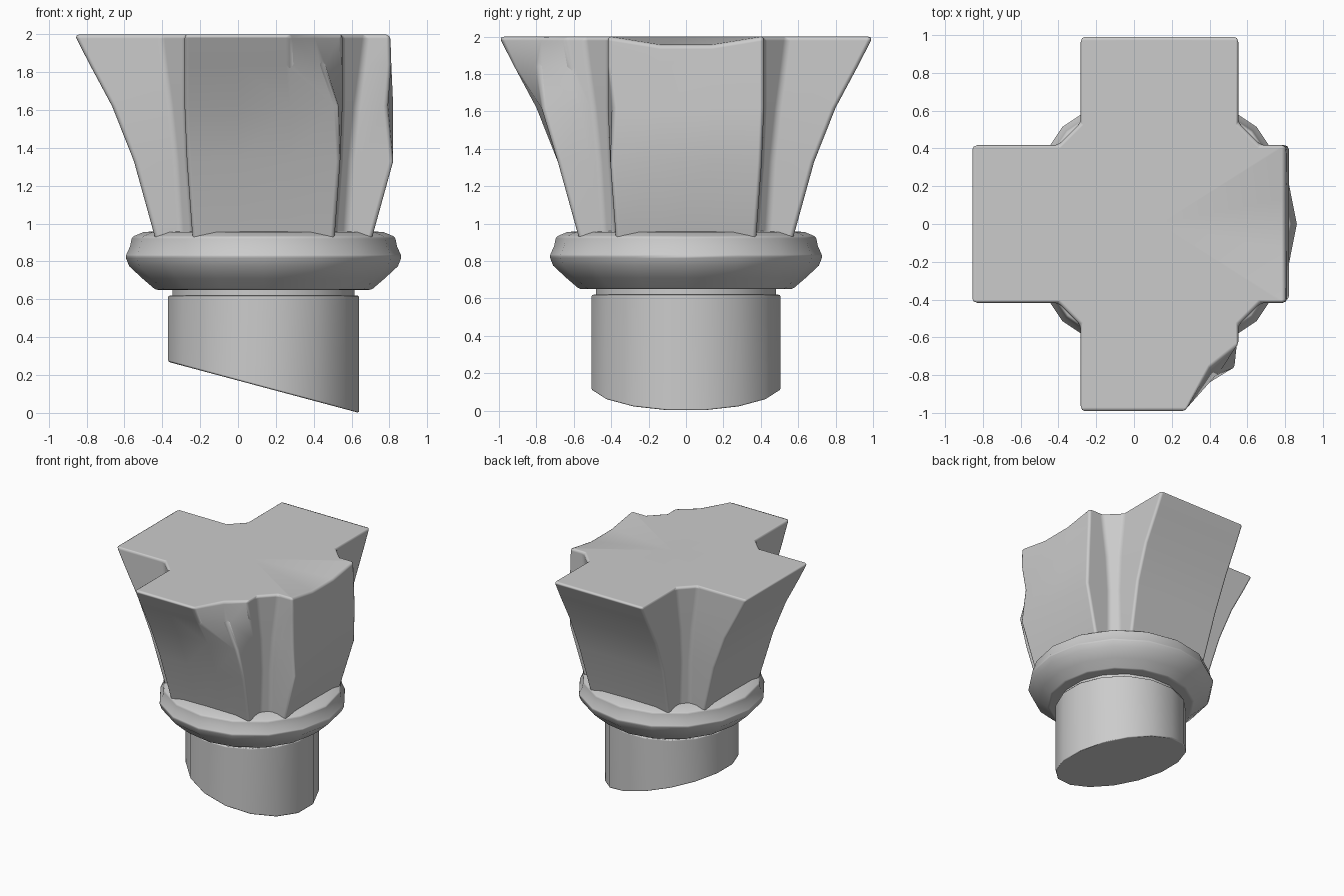
import bpy, bmesh
from math import cos, sin, pi, radians

if "Cube" in bpy.data.objects:
    bpy.data.objects.remove(bpy.data.objects["Cube"])

CX = 0.135  # axis of the shaft and head


def finish(name, bm, bevel, angle=32):
    bmesh.ops.recalc_face_normals(bm, faces=bm.faces)
    me = bpy.data.meshes.new(name)
    bm.to_mesh(me)
    bm.free()
    ob = bpy.data.objects.new(name, me)
    bpy.context.collection.objects.link(ob)
    for p in me.polygons:
        p.use_smooth = True
    mod = ob.modifiers.new("soft_edges", 'BEVEL')
    mod.width = bevel
    mod.segments = 2
    mod.limit_method = 'ANGLE'
    mod.angle_limit = radians(angle)
    mod.harden_normals = True
    return ob


def loft(rings, poke_top=False):
    bm = bmesh.new()
    rows = [[bm.verts.new(p) for p in r] for r in rings]
    n = len(rows[0])
    for a, b in zip(rows, rows[1:]):
        for i in range(n):
            j = (i + 1) % n
            bm.faces.new((a[i], a[j], b[j], b[i]))
    bm.faces.new(rows[0][::-1])
    if poke_top:
        c = bm.verts.new((CX, 0, rings[-1][0][2]))
        for i in range(n):
            bm.faces.new((rows[-1][i], rows[-1][(i + 1) % n], c))
    else:
        bm.faces.new(rows[-1])
    return bm


def circle(r, z, offset=0.0, n=16):
    return [(CX + r * cos(2 * pi * (i + offset) / n),
             r * sin(2 * pi * (i + offset) / n), z) for i in range(n)]


# shaft with slanted bottom
bottom = [(x, y, 0.27 * (0.64 - x) / 1.01) for x, y, z in circle(0.515, 0, 0.5)]
finish("shaft", loft([bottom, circle(0.515, 0.62, 0.5)]), 0.01)

# narrow neck
finish("neck", loft([circle(0.49, 0.6, 0.5), circle(0.49, 0.67, 0.5)]), 0.004)

# collar
profile = [(0.57, 0.65), (0.64, 0.71), (0.71, 0.775), (0.73, 0.825),
           (0.705, 0.88), (0.695, 0.93), (0.635, 0.955), (0.5, 0.965)]
finish("collar", loft([circle(r, z) for r, z in profile]), 0.012, 40)


# flared cross-shaped head; each arm has eight outline points per level
def cross_ring(z, reach, w, c):
    pts = []
    for a in range(4):
        m = c + 0.24 * (reach - c)
        arm = [(c, -w), (m, -w), (reach, -w), (reach, -w / 3),
               (reach, w / 3), (reach, w), (m, w), (c, w)]
        ca, sa = cos(a * pi / 2), sin(a * pi / 2)
        pts += [[CX + u * ca - v * sa, u * sa + v * ca, z] for u, v in arm]
    return pts


levels = [(0.86, 0.555, 0.37, 0.43), (1.33, 0.685, 0.405, 0.46),
          (1.62, 0.80, 0.417, 0.49), (1.84, 0.918, 0.417, 0.52),
          (2.0, 1.0, 0.417, 0.54)]
rings = [cross_ring(*lv) for lv in levels]

# worn right arm: tip broken off almost upright
for r, limit in zip(rings, (9, 0.835, 0.82, 0.81, 0.805)):
    for p in r[:8]:
        p[0] = min(p[0], limit)
for i in (3, 4):
    rings[4][i][2] = 1.955
rings[2][2][0], rings[2][2][1] = 0.79, -0.39

# chipped corner of the front arm
rings[4][29][:2] = [0.40, -0.77]
rings[3][29][:2] = [0.45, -0.79]
rings[2][29][:2] = [0.53, -0.77]
finish("cross_head", loft(rings, True), 0.022, 38)
